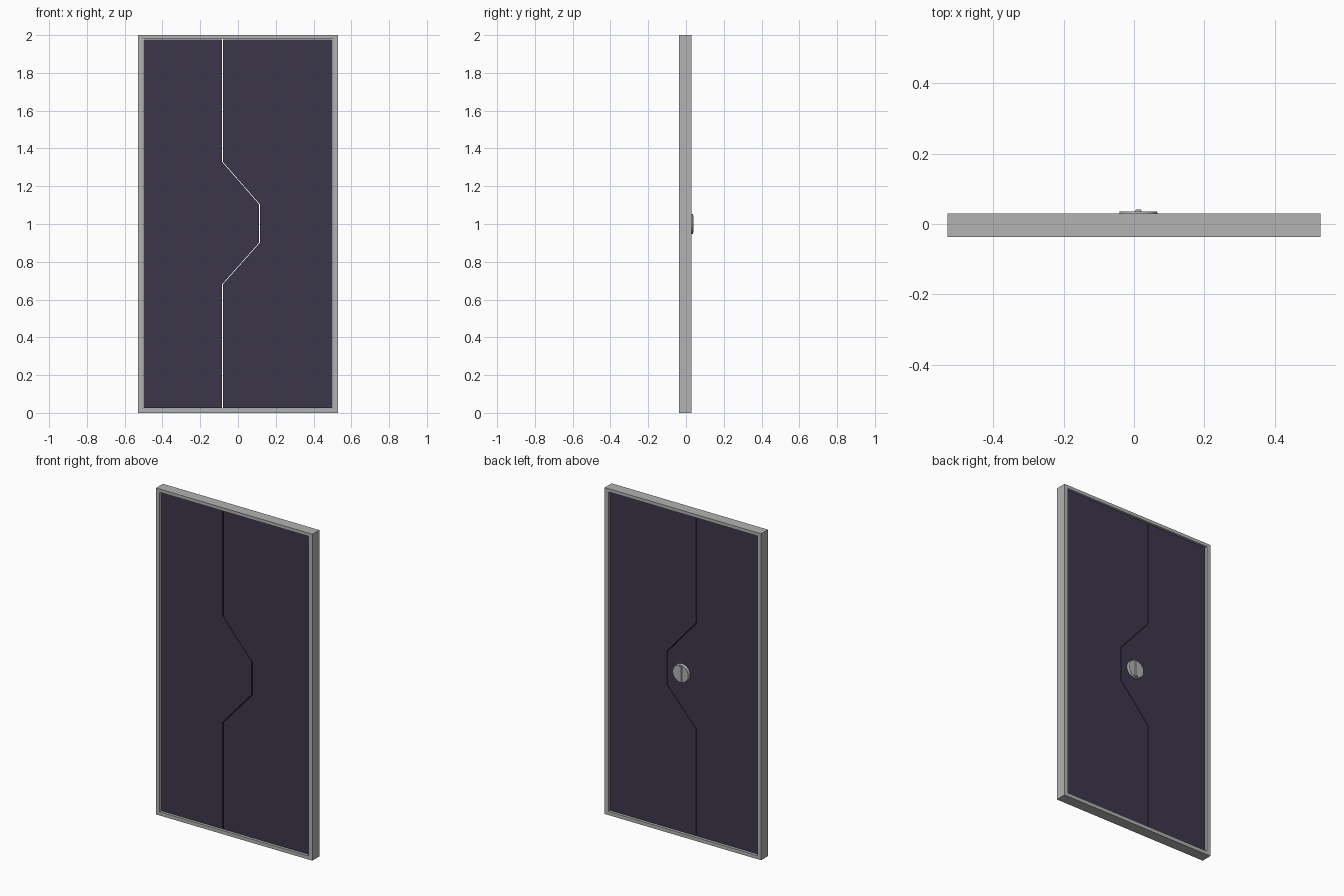
import bpy, bmesh, math
from mathutils import Matrix

cube = bpy.data.objects.get("Cube")
if cube:
    bpy.data.objects.remove(cube, do_unlink=True)


def material(name, rgb):
    m = bpy.data.materials.new(name)
    m.use_nodes = True
    m.diffuse_color = (*rgb, 1)
    m.node_tree.nodes["Principled BSDF"].inputs["Base Color"].default_value = (*rgb, 1)
    return m


grey = material("grey metal", (0.45, 0.45, 0.45))
dark = material("dark violet panel", (0.046, 0.037, 0.068))


def finish(name, bm, mat):
    bmesh.ops.recalc_face_normals(bm, faces=bm.faces)
    mesh = bpy.data.meshes.new(name)
    bm.to_mesh(mesh)
    bm.free()
    mesh.materials.append(mat)
    obj = bpy.data.objects.new(name, mesh)
    bpy.context.collection.objects.link(obj)
    return obj


def extrude_outline(name, points, y0, y1, mat):
    """Solid from an (x, z) outline, extruded along y."""
    bm = bmesh.new()
    face = bm.faces.new([bm.verts.new((x, y0, z)) for x, z in points])
    moved = bmesh.ops.extrude_face_region(bm, geom=[face])["geom"]
    bmesh.ops.translate(bm, vec=(0, y1 - y0, 0),
                        verts=[v for v in moved if isinstance(v, bmesh.types.BMVert)])
    return finish(name, bm, mat)


# Frame: rectangular ring bridged around its section
def rect(hw, z0, z1):
    return [(-hw, z0), (hw, z0), (hw, z1), (-hw, z1)]


FRONT, BACK = -0.037, 0.03
bm = bmesh.new()
outer, inner = rect(0.53, 0, 2), rect(0.505, 0.022, 1.98)
loops = [[bm.verts.new((x, y, z)) for x, z in pts]
         for pts, y in ((outer, FRONT), (outer, BACK), (inner, BACK), (inner, FRONT))]
for k in range(4):
    a, b = loops[k], loops[(k + 1) % 4]
    for i in range(4):
        j = (i + 1) % 4
        bm.faces.new((a[i], a[j], b[j], b[i]))
finish("door_frame", bm, grey)

# Two door leaves that interlock along an angular seam
LOW, HIGH, GAP = 0.026, 1.977, 0.0025
seam = [(-0.083, LOW), (-0.083, 0.68), (0.113, 0.90),
        (0.113, 1.105), (-0.083, 1.33), (-0.083, HIGH)]
for name, edge, shift in (("right_leaf", -0.499, -GAP), ("left_leaf", 0.501, GAP)):
    outline = [(edge, LOW)] + [(x + shift, z) for x, z in seam] + [(edge, HIGH)]
    extrude_outline(name, outline, -0.027, 0.02, dark)

# Round lock plate on the back
LOCK_X, LOCK_Z, RADIUS = 0.0125, 1.0, 0.056
bm = bmesh.new()
bmesh.ops.create_cone(bm, cap_ends=True, segments=32, radius1=RADIUS,
                      radius2=RADIUS - 0.003, depth=0.018)
bmesh.ops.transform(bm, verts=bm.verts, matrix=Matrix.Translation((LOCK_X, 0.027, LOCK_Z))
                    @ Matrix.Rotation(-math.pi / 2, 4, "X"))
lock = finish("lock_plate", bm, grey)
bpy.context.view_layer.objects.active = lock
lock.select_set(True)
bpy.ops.object.shade_smooth_by_angle(angle=math.radians(30))

# Upright thumb turn: bar tapering towards its grip
bm = bmesh.new()
bmesh.ops.create_cube(bm, size=1)
for v in bm.verts:
    taper = 0.6 if v.co.y > 0 else 1
    v.co = (LOCK_X + v.co.x * 0.022 * taper, 0.038 + v.co.y * 0.006, LOCK_Z + v.co.z * 0.092)
finish("thumb_turn", bm, grey)
